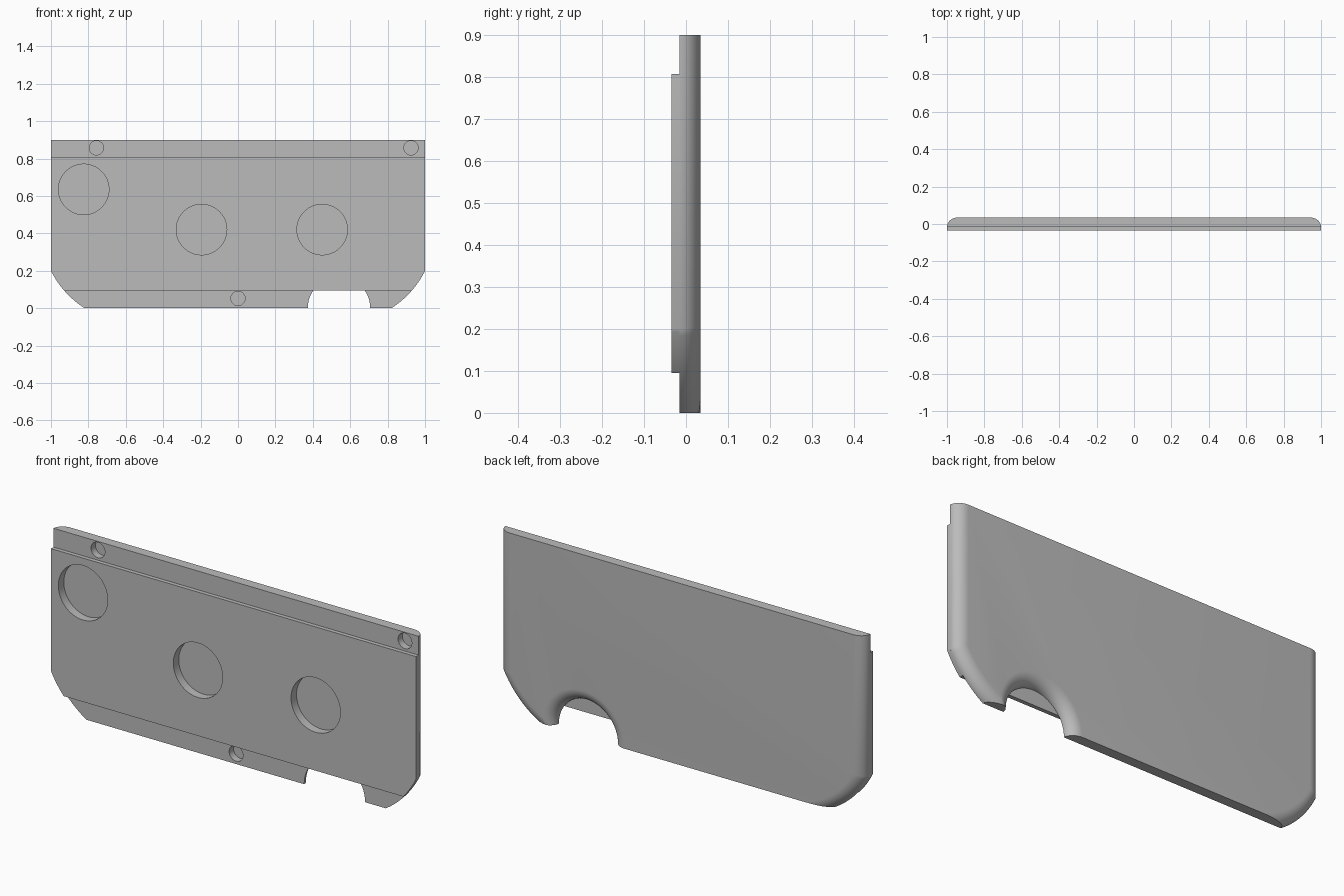
import bpy, bmesh, math

if "Cube" in bpy.data.objects:
    bpy.data.objects.remove(bpy.data.objects["Cube"])

grey = bpy.data.materials.new("plain grey")
grey.use_nodes = True
COLOUR = (0.5, 0.5, 0.5, 1)
grey.diffuse_color = COLOUR
grey.node_tree.nodes["Principled BSDF"].inputs["Base Color"].default_value = COLOUR

FRONT, STEP, BACK = -0.035, -0.015, 0.035
HEIGHT = 0.9
ROUND_WIDTH, ROUND_STEPS = 0.06, 12
CORNER_X, CORNER_Z, CORNER_R = 0.552, 0.422, 0.5


def outline(inset, low, high):
    """Plate outline with curved lower corners, cut level at low and high."""
    r = CORNER_R - inset
    start = math.asin((low - CORNER_Z) / r)
    end = -math.acos((1 - inset - CORNER_X) / r)
    side = []
    for i in range(17):
        a = start + (end - start) * i / 16
        side.append((CORNER_X + r * math.cos(a), CORNER_Z + r * math.sin(a)))
    side.append((1 - inset, high))
    return side + [(-x, z) for x, z in reversed(side)]


def circle(x, z, r, n=64):
    return [(x + r * math.cos(math.tau * i / n), z + r * math.sin(math.tau * i / n))
            for i in range(n)]


def loft(name, rings):
    """Solid through matching (y, points) rings, capped at both ends."""
    bm = bmesh.new()
    loops = [[bm.verts.new((x, y, z)) for x, z in pts] for y, pts in rings]
    for a, b in zip(loops, loops[1:]):
        for i in range(len(a)):
            j = (i + 1) % len(a)
            bm.faces.new((a[i], a[j], b[j], b[i]))
    bm.faces.new(loops[0])
    bm.faces.new(loops[-1])
    bmesh.ops.recalc_face_normals(bm, faces=bm.faces)
    mesh = bpy.data.meshes.new(name)
    bm.to_mesh(mesh)
    bm.free()
    mesh.materials.append(grey)
    ob = bpy.data.objects.new(name, mesh)
    bpy.context.collection.objects.link(ob)
    return ob


def boolean(ob, tool, operation):
    mod = ob.modifiers.new(operation.lower(), "BOOLEAN")
    mod.operation, mod.solver, mod.object = operation, "EXACT", tool
    bpy.context.view_layer.objects.active = ob
    bpy.ops.object.modifier_apply(modifier=mod.name)
    bpy.data.objects.remove(tool)


# Rounding towards the back: (depth, inset) pairs along a quarter ellipse
arc = []
for i in range(ROUND_STEPS + 1):
    a = math.pi / 2 * i / ROUND_STEPS
    arc.append((STEP + (BACK - STEP) * math.sin(a), ROUND_WIDTH * (1 - math.cos(a))))

# Back shell with rounded sides
panel = loft("cover_panel", [(y, outline(t, 0, HEIGHT)) for y, t in arc])

# Flared arch through the back shell only
notch = [(STEP - 0.01, circle(0.54, 0, 0.167))]
notch += [(y, circle(0.54, 0, 0.167 + t)) for y, t in arc]
notch.append((BACK + 0.01, circle(0.54, 0, 0.167 + ROUND_WIDTH)))
boolean(panel, loft("notch_cutter", notch), "DIFFERENCE")

# Raised front slab, bridging the arch
slab = outline(0, 0.095, 0.807)
boolean(panel, loft("front_slab", [(FRONT, slab), (STEP, slab)]), "UNION")

# Blind round pockets and small screw holes in the front
POCKET_R, SCREW_R = 0.135, 0.038
for x, z, r, floor in ((-0.825, 0.635, POCKET_R, 0.008),
                       (-0.195, 0.42, POCKET_R, 0.008),
                       (0.45, 0.42, POCKET_R, 0.008),
                       (-0.757, 0.857, SCREW_R, 0.02),
                       (0.925, 0.857, SCREW_R, 0.02),
                       (0, 0.052, SCREW_R, 0.02)):
    ring = circle(x, z, r)
    cutter = loft("hole_cutter", [(FRONT - 0.02, ring), (floor, ring)])
    boolean(panel, cutter, "DIFFERENCE")

bpy.ops.object.select_all(action="DESELECT")
panel.select_set(True)
bpy.context.view_layer.objects.active = panel
bpy.ops.object.shade_smooth_by_angle(angle=math.radians(30))
